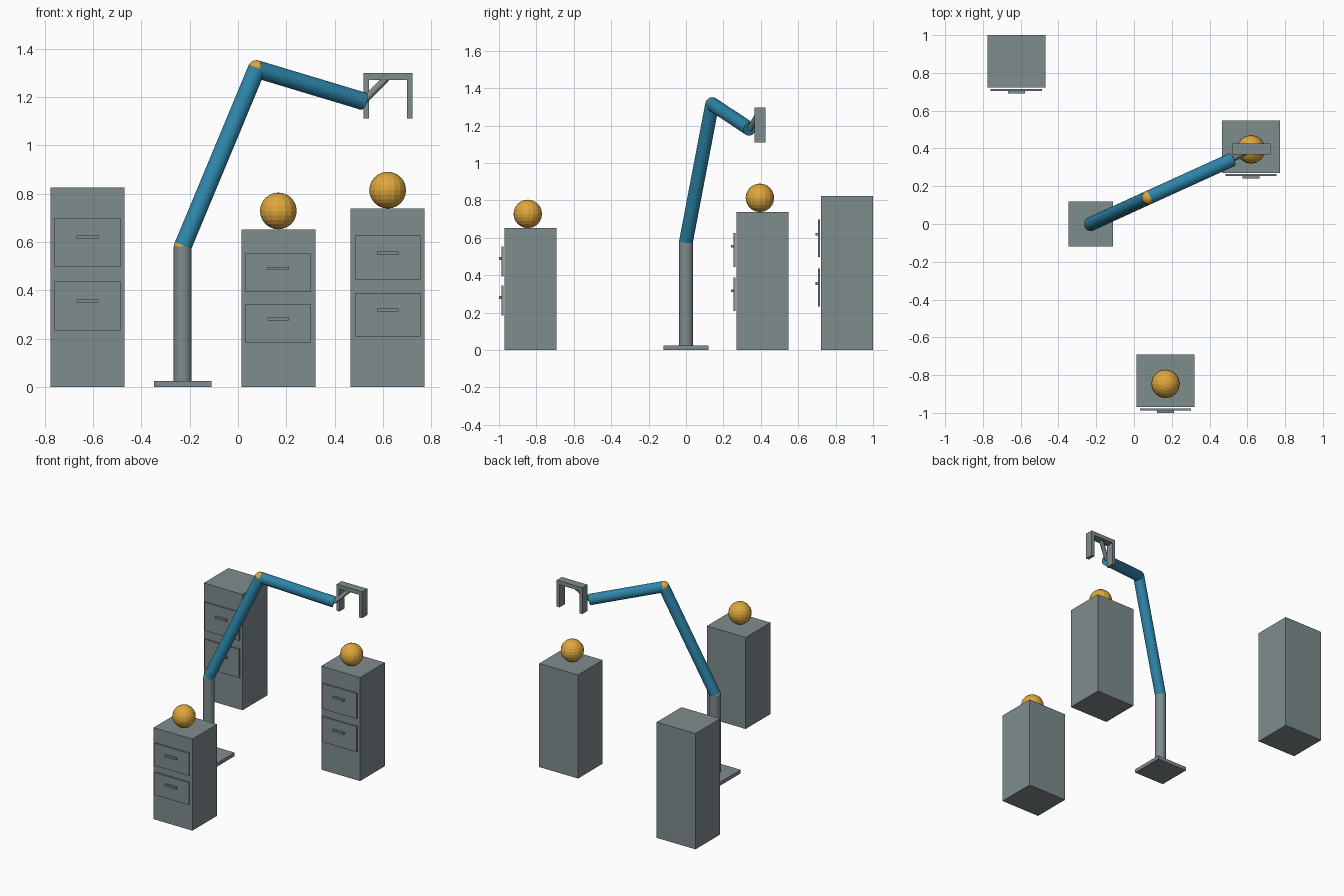
import bpy
from mathutils import Vector

if "Cube" in bpy.data.objects:
    bpy.data.objects.remove(bpy.data.objects["Cube"])


def material(name, rgb):
    m = bpy.data.materials.new(name)
    m.diffuse_color = (*rgb, 1)
    m.use_nodes = True
    m.node_tree.nodes["Principled BSDF"].inputs["Base Color"].default_value = m.diffuse_color
    return m


GREY = material("steel grey", (0.212, 0.262, 0.270))
BLUE = material("arm blue", (0.027, 0.238, 0.407))
GOLD = material("ball gold", (0.730, 0.385, 0.045))


def finish(name, mat):
    ob = bpy.context.object
    ob.name = name
    ob.data.materials.append(mat)
    return ob


def box(name, lo, hi, mat=GREY):
    lo, hi = Vector(lo), Vector(hi)
    bpy.ops.mesh.primitive_cube_add(size=1, location=(lo + hi) / 2)
    ob = finish(name, mat)
    ob.scale = hi - lo
    return ob


def rod(name, a, b, r, mat, sides=24):
    a, b = Vector(a), Vector(b)
    d = b - a
    bpy.ops.mesh.primitive_cylinder_add(vertices=sides, radius=r, depth=d.length, location=(a + b) / 2)
    ob = finish(name, mat)
    ob.rotation_euler = d.to_track_quat('Z', 'Y').to_euler()
    return ob


def ball(name, c, r):
    bpy.ops.mesh.primitive_uv_sphere_add(segments=16, ring_count=12, radius=r, location=c)
    return finish(name, GOLD)


# Cabinet: body, two drawer fronts standing slightly proud, and bar handles
def cabinet(name, x, front, h):
    box(name + "_body", (x - 0.153, front, 0), (x + 0.153, front + 0.278, h))
    for tag, f in (("upper", 0.725), ("lower", 0.405)):
        z, hh = f * h, 0.1225 * h
        box(f"{name}_{tag}_drawer", (x - 0.136, front - 0.017, z - hh), (x + 0.136, front - 0.006, z + hh))
        zh = z + 0.026 * h
        box(f"{name}_{tag}_handle", (x - 0.045, front - 0.030, zh - 0.007), (x + 0.045, front - 0.016, zh + 0.007))


cabinet("tall_cabinet", -0.6225, 0.722, 0.825)
cabinet("short_cabinet", 0.167, -0.970, 0.652)
cabinet("middle_cabinet", 0.6195, 0.271, 0.738)

# Balls resting on two cabinets
ball("short_cabinet_ball", (0.167, -0.846, 0.728), 0.076)
ball("middle_cabinet_ball", (0.6195, 0.395, 0.814), 0.076)

# Robot arm
R = 0.037
shoulder, elbow, wrist = (-0.229, 0, 0.58), (0.077, 0.14, 1.315), (0.519, 0.341, 1.182)
palm = (0.6205, 0.396, 1.284)
box("base_plate", (-0.348, -0.119, 0), (-0.110, 0.119, 0.025))
rod("column", (-0.229, 0, 0.02), shoulder, R, GREY)
rod("upper_arm", shoulder, elbow, R, BLUE)
rod("forearm", elbow, wrist, R, BLUE)
ball("shoulder_joint", shoulder, R)
ball("elbow_joint", elbow, R)
rod("wrist_rod", wrist, palm, 0.0145, GREY, 16)

# Gripper: palm bar with two fingers pointing down
px, py, pz = palm
box("gripper_palm", (px - 0.101, py - 0.029, pz - 0.014), (px + 0.101, py + 0.029, pz + 0.014))
for tag, s in (("left", -1), ("right", 1)):
    cx = px + s * 0.0895
    box(tag + "_finger", (cx - 0.0115, py - 0.029, 1.11), (cx + 0.0115, py + 0.029, pz))
